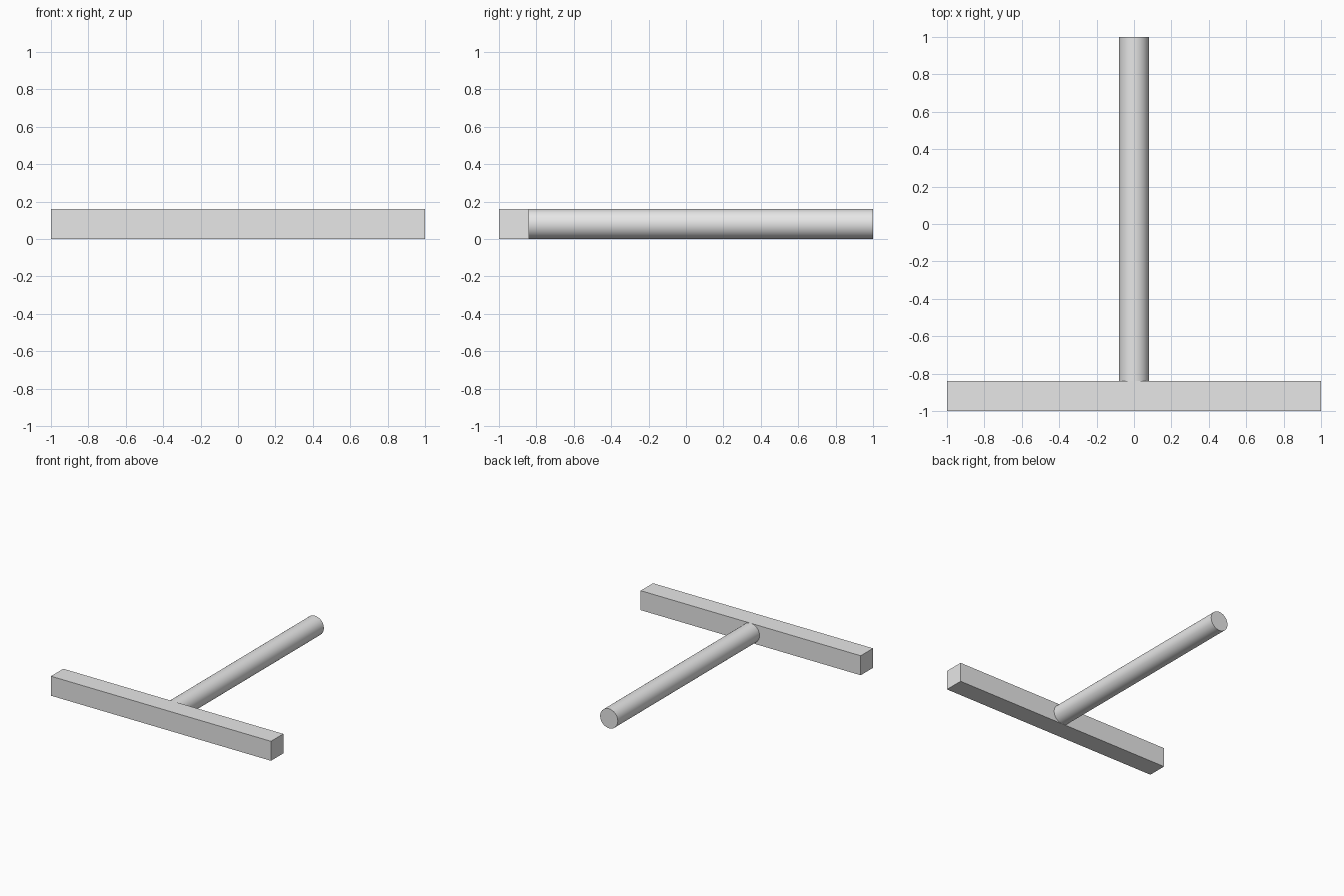
import bpy
import math

cube = bpy.data.objects.get("Cube")
if cube:
    bpy.data.objects.remove(cube, do_unlink=True)

THICK = 0.16            # bar side and rod diameter
BAR_BACK = -1 + THICK   # plane where the rod meets the bar

# Single grey material
grey = bpy.data.materials.new("light_grey")
grey.use_nodes = True
colour = (0.8, 0.8, 0.8, 1)
grey.diffuse_color = colour
grey.node_tree.nodes["Principled BSDF"].inputs["Base Color"].default_value = colour


def finish(name):
    obj = bpy.context.object
    obj.name = name
    obj.data.materials.append(grey)
    bpy.ops.object.transform_apply(location=False, rotation=True, scale=True)
    return obj


# Square crossbar along the front
bpy.ops.mesh.primitive_cube_add(size=1, location=(0, -1 + THICK / 2, THICK / 2))
bpy.context.object.scale = (2, THICK, THICK)
finish("crossbar")

# Round rod running from the crossbar to the back
bpy.ops.mesh.primitive_cylinder_add(
    vertices=64, radius=THICK / 2, depth=1 - BAR_BACK,
    location=(0, (1 + BAR_BACK) / 2, THICK / 2), rotation=(math.pi / 2, 0, 0))
finish("rod")
bpy.ops.object.shade_smooth_by_angle(angle=math.radians(30))
